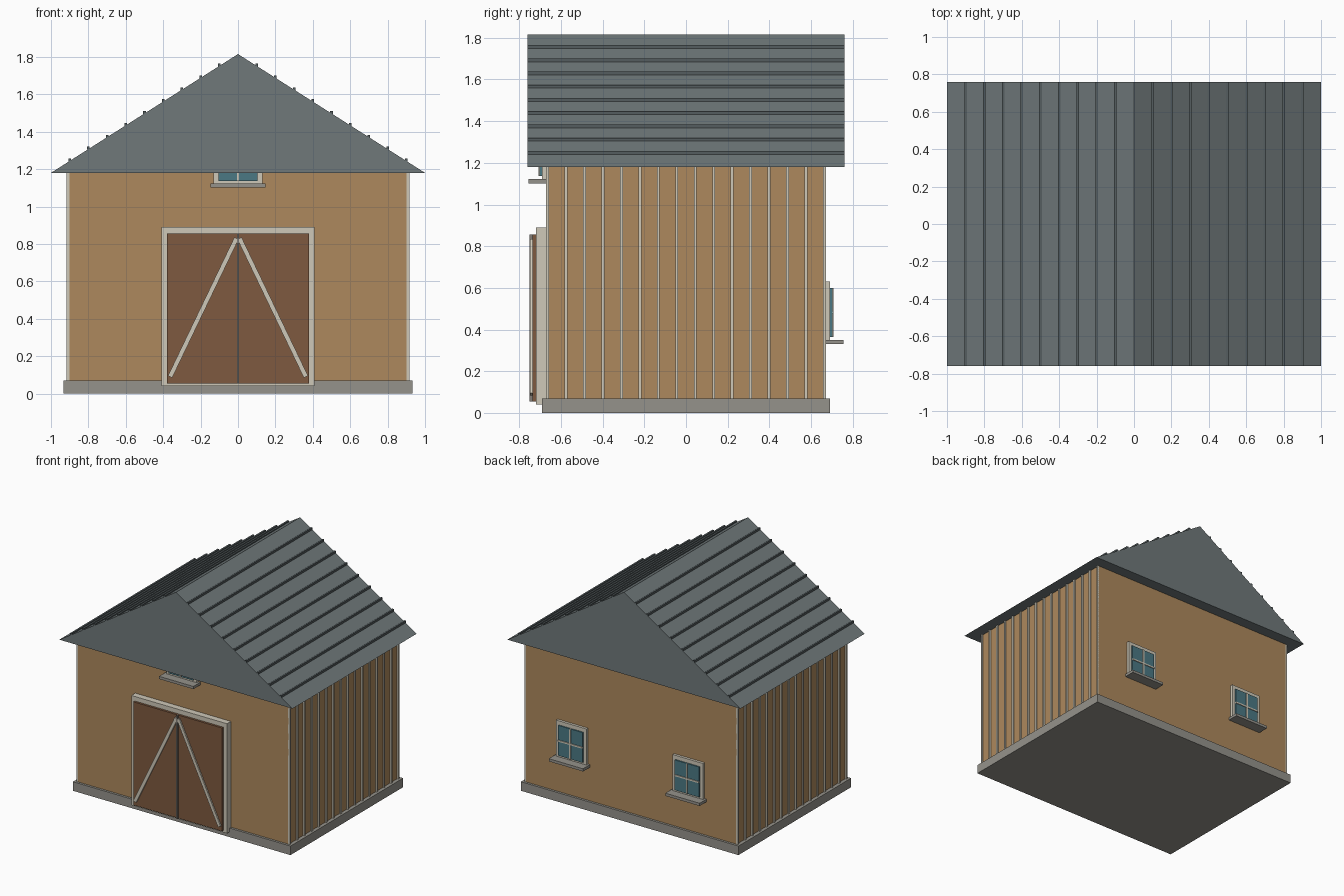
import bpy, bmesh, math
from mathutils import Matrix

if "Cube" in bpy.data.objects:
    bpy.data.objects.remove(bpy.data.objects["Cube"])


def mat(name, r, g, b):
    m = bpy.data.materials.new(name)
    m.diffuse_color = (r, g, b, 1)
    m.use_nodes = True
    m.node_tree.nodes["Principled BSDF"].inputs["Base Color"].default_value = m.diffuse_color
    return m


WOOD = mat("tan_wood", 0.42, 0.25, 0.11)
DOOR = mat("brown_wood", 0.21, 0.10, 0.05)
TRIM = mat("cream_trim", 0.62, 0.58, 0.48)
ROOF = mat("roof_slate", 0.16, 0.19, 0.195)
RIB = mat("rib_slate", 0.09, 0.11, 0.115)
STONE = mat("stone", 0.30, 0.29, 0.26)
GLASS = mat("glass", 0.07, 0.19, 0.23)
SEAM = mat("door_seam", 0.22, 0.20, 0.18)


def finish(name, bm, m):
    me = bpy.data.meshes.new(name)
    bmesh.ops.recalc_face_normals(bm, faces=bm.faces)
    bm.to_mesh(me)
    bm.free()
    me.materials.append(m)
    ob = bpy.data.objects.new(name, me)
    bpy.context.collection.objects.link(ob)
    return ob


def box(name, x, y, z, m):
    """Box from (min, max) ranges on each axis."""
    bm = bmesh.new()
    size = [r[1] - r[0] for r in (x, y, z)]
    mid = [(r[1] + r[0]) / 2 for r in (x, y, z)]
    bmesh.ops.create_cube(bm, size=1, matrix=Matrix.Translation(mid) @ Matrix.Diagonal((*size, 1)))
    return finish(name, bm, m)


# Foundation and walls
box("foundation", (-0.933, 0.933), (-0.69, 0.69), (0, 0.07), STONE)
box("walls", (-0.905, 0.905), (-0.672, 0.672), (0.07, 1.18), WOOD)

# Vertical battens on both side walls
for s in (-1, 1):
    for i in range(16):
        y = -0.665 + i * 1.33 / 15
        box("wall_batten", sorted((s * 0.90, s * 0.916)), (y - 0.007, y + 0.007), (0.07, 1.18), TRIM)

# Solid gable roof: triangle profile extruded along y
bm = bmesh.new()
tri = bm.faces.new([bm.verts.new((x, -0.76, z)) for x, z in ((-1, 1.18), (1, 1.18), (0, 1.815))])
ext = bmesh.ops.extrude_face_region(bm, geom=[tri])
bmesh.ops.translate(bm, vec=(0, 1.52, 0), verts=[v for v in ext["geom"] if isinstance(v, bmesh.types.BMVert)])
finish("roof", bm, ROOF)

# Roof ribs parallel to the ridge
for s in (-1, 1):
    for i in range(1, 10):
        x, z = s * i * 0.1, 1.815 - i * 0.0635 + 0.005
        box("roof_rib", (x - 0.007, x + 0.007), (-0.76, 0.76), (z - 0.008, z + 0.008), RIB)

# Barn door: surround, two leaves, centre seam, diagonal braces
box("door_frame", (-0.41, 0.41), (-0.72, -0.67), (0.04, 0.89), TRIM)
for s in (-1, 1):
    box("door_leaf", sorted((0, s * 0.38)), (-0.737, -0.715), (0.055, 0.855), DOOR)
    dx, dz = 0.355, 0.74
    brace = box("door_brace", (-0.0125, 0.0125), (-0.007, 0.007),
                (-math.hypot(dx, dz) / 2, math.hypot(dx, dz) / 2), TRIM)
    brace.location = (s * 0.1855, -0.741, 0.46)
    brace.rotation_euler.y = -s * math.atan2(dx, dz)
box("door_seam", (-0.005, 0.005), (-0.75, -0.73), (0.055, 0.855), SEAM)


# Windows: slab frame, glass, muntin cross and sill; side = -1 front, 1 back
def window(cx, z0, side):
    def depth(a, b):
        return sorted((side * a, side * b))
    zc = z0 + 0.152
    box("window_frame", (cx - 0.13, cx + 0.13), depth(0.66, 0.692), (z0 + 0.01, z0 + 0.30), TRIM)
    box("window_glass", (cx - 0.105, cx + 0.105), depth(0.685, 0.702), (zc - 0.117, zc + 0.117), GLASS)
    box("window_muntin_upright", (cx - 0.006, cx + 0.006), depth(0.69, 0.708), (zc - 0.117, zc + 0.117), TRIM)
    box("window_muntin_cross", (cx - 0.105, cx + 0.105), depth(0.69, 0.708), (zc - 0.006, zc + 0.006), TRIM)
    box("window_sill", (cx - 0.147, cx + 0.147), depth(0.67, 0.757), (z0, z0 + 0.021), STONE)


window(0, 1.102, -1)
for cx in (-0.5, 0.5):
    window(cx, 0.33, 1)
